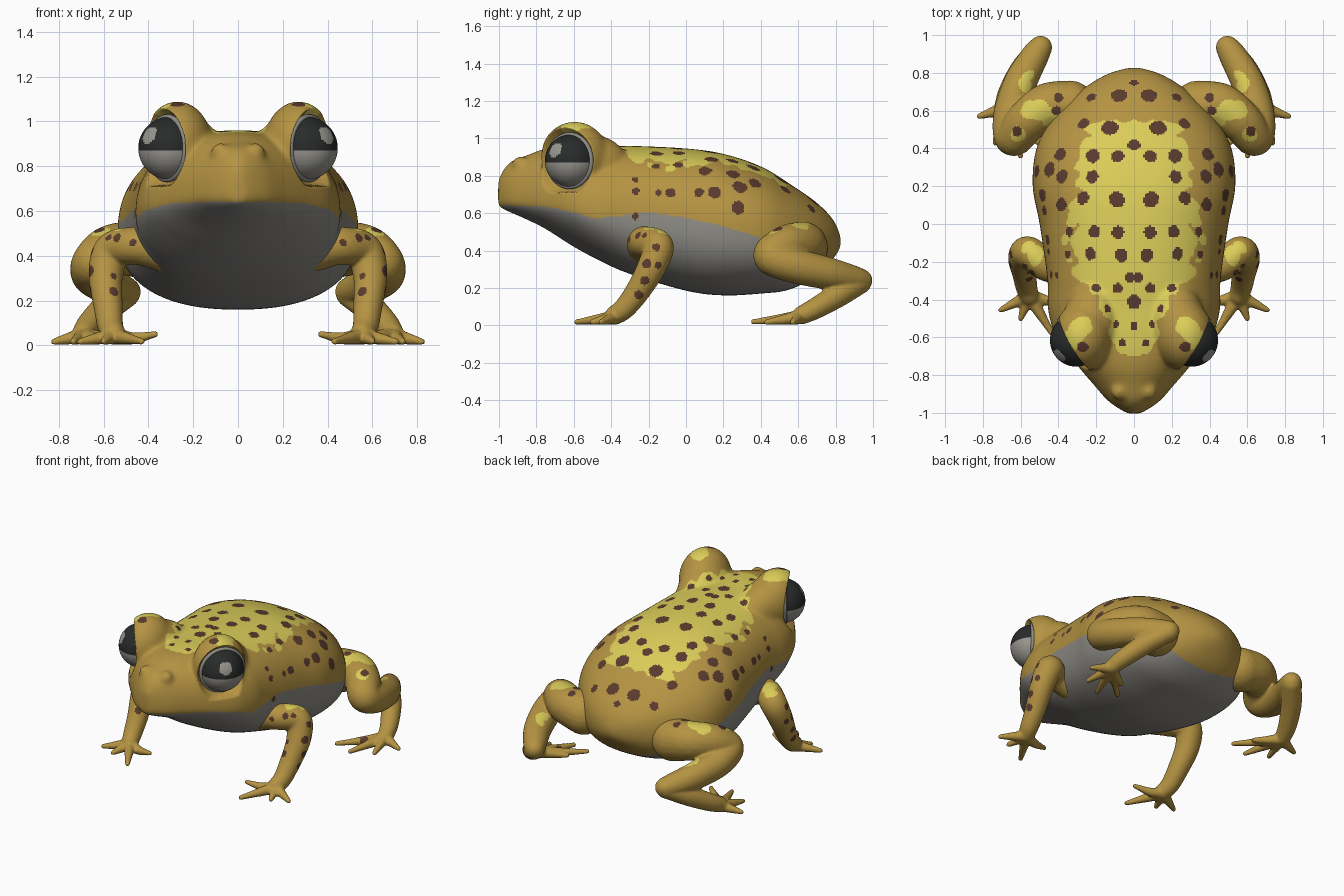
import bpy, bmesh, math
from mathutils import Vector, Matrix, noise
from mathutils.bvhtree import BVHTree

if "Cube" in bpy.data.objects:
    bpy.data.objects.remove(bpy.data.objects["Cube"])


def material(name, rgb):
    m = bpy.data.materials.new(name)
    m.diffuse_color = (*rgb, 1)
    m.use_nodes = True
    m.node_tree.nodes["Principled BSDF"].inputs["Base Color"].default_value = m.diffuse_color
    return m


GOLD, YELLOW, BROWN, GREY = range(4)
SKIN = [material("gold_skin", (0.46, 0.292, 0.055)), material("yellow_patch", (0.71, 0.61, 0.10)),
        material("brown_spot", (0.10, 0.042, 0.026)), material("grey_belly", (0.27, 0.26, 0.235))]
EYE = [material("eye_black", (0.022, 0.024, 0.024)), material("eye_grey", (0.32, 0.305, 0.275))]


def catmull(pts, steps):
    """Smooth path through tuples of any length."""
    out, n = [], len(pts)
    for i in range(n - 1):
        p0, p1, p2, p3 = (pts[min(max(i + k, 0), n - 1)] for k in (-1, 0, 1, 2))
        for s in range(steps):
            t = s / steps
            out.append([0.5 * (2 * b + (c - a) * t + (2 * a - 5 * b + 4 * c - d) * t * t
                               + (3 * b - a - 3 * c + d) * t ** 3)
                        for a, b, c, d in zip(p0, p1, p2, p3)])
    return out + [list(pts[-1])]


def lerp_table(table, t):
    for (a, va), (b, vb) in zip(table, table[1:]):
        if t <= b:
            return va + (vb - va) * max(0, t - a) / (b - a)
    return table[-1][1]


def ball(bm, c, r, sub=3):
    r = r if isinstance(r, tuple) else (r, r, r)
    bmesh.ops.create_icosphere(bm, subdivisions=sub, radius=1,
                               matrix=Matrix.Translation(c) @ Matrix.Diagonal((*r, 1)))


def make_object(name, bm, mats):
    me = bpy.data.meshes.new(name)
    bm.to_mesh(me)
    bm.free()
    ob = bpy.data.objects.new(name, me)
    bpy.context.collection.objects.link(ob)
    for m in mats:
        me.materials.append(m)
    me.shade_smooth()
    return ob


def fuse(ob, voxel, iterations):
    """Melt overlapping shapes into one smooth skin."""
    rm = ob.modifiers.new("fuse", "REMESH")
    rm.mode, rm.voxel_size = "VOXEL", voxel
    sm = ob.modifiers.new("soften", "SMOOTH")
    sm.factor, sm.iterations = 0.5, iterations
    dg = bpy.context.evaluated_depsgraph_get()
    me = bpy.data.meshes.new_from_object(ob.evaluated_get(dg))
    ob.modifiers.clear()
    ob.data = me
    me.materials.clear()
    for m in SKIN:
        me.materials.append(m)
    me.shade_smooth()


def mirror(ob):
    ob.modifiers.new("mirror", "MIRROR")


def paint(ob, top_spots=(), side_spots=(), front_spots=(), patches=(), rule=None):
    """Spots are dropped onto the skin from above (x, y, r), the side (y, z, r) or the front (x, z, r)."""
    me = ob.data
    tree = BVHTree.FromPolygons([v.co for v in me.vertices], [p.vertices[:] for p in me.polygons])

    def drop(items, view):
        res = []
        for a, b, r in items:
            o, d = {"top": ((a, b, 3), (0, 0, -1)), "side": ((3, a, b), (-1, 0, 0)),
                    "front": ((a, -3, b), (0, 1, 0))}[view]
            hit = tree.ray_cast(Vector(o), Vector(d))[0]
            if hit:
                res.append((hit, r))
        return res
    spots = drop(top_spots, "top") + drop(side_spots, "side") + drop(front_spots, "front")
    blobs = drop(patches, "top")
    for p in me.polygons:
        c = p.center.copy()
        c.x = abs(c.x)
        n = noise.noise(c * 14)
        idx = rule(c, p.normal, n) if rule else GOLD
        if any((c - s).length < r + n * 0.025 for s, r in blobs):
            idx = YELLOW
        if any((c - s).length < r + n * 0.008 for s, r in spots):
            idx = BROWN
        p.material_index = idx


# Body: lofted sections (y, half width, top z, bottom z, widest z)
stations = [(-1.005, .03, .78, .635, .67), (-.975, .085, .835, .62, .665), (-.93, .145, .88, .60, .66),
            (-.85, .215, .91, .565, .655), (-.75, .30, .945, .515, .645), (-.6, .412, .96, .42, .62),
            (-.45, .456, .958, .34, .59), (-.3, .458, .960, .275, .575), (0, .50, .946, .185, .53),
            (.2, .537, .917, .16, .51), (.4, .517, .85, .17, .48), (.55, .435, .76, .19, .46),
            (.7, .29, .655, .265, .45), (.79, .15, .56, .36, .45), (.828, .03, .47, .42, .45)]
bm = bmesh.new()
rings = []
for y, w, zt, zb, zm in catmull(stations, 5):
    ring = []
    head = min(1, max(0, (-.3 - y) / .3))
    for k in range(64):
        a = 2 * math.pi * k / 64
        c, s = math.cos(a), math.sin(a)
        # the chin is flatter than the belly, leaving a firm lip edge
        e = 2 / (2.3 - .25 * head) if s > 0 else 2 / (2.35 - .55 * head)
        h = zt - zm if s > 0 else zm - zb
        ring.append(bm.verts.new((w * math.copysign(abs(c) ** e, c), y,
                                  zm + h * math.copysign(abs(s) ** e, s))))
    rings.append(ring)
for r0, r1 in zip(rings, rings[1:]):
    for k in range(64):
        bm.faces.new((r0[k], r0[k - 1], r1[k - 1], r1[k]))
bm.faces.new(rings[0])
bm.faces.new(rings[-1][::-1])
bmesh.ops.recalc_face_normals(bm, faces=bm.faces)
# Brow mounds with soft bases, and nostril bumps
for sx in (-1, 1):
    ball(bm, (sx * .27, -.595, .895), (.155, .185, .195), 4)
    ball(bm, (sx * .225, -.53, .86), (.15, .22, .165), 4)
    ball(bm, (sx * .078, -.888, .862), .044)
body = make_object("body", bm, SKIN)
fuse(body, 0.0105, 26)

# Sink conical sockets behind the eyes
eye_c = Vector((.305, -.615, .88))
eye_n = Vector((.82, -.57, 0)).normalized()
for v in body.data.vertices:
    sx = -1 if v.co.x < 0 else 1
    d = Vector((abs(v.co.x), v.co.y, v.co.z)) - eye_c
    out = d.dot(eye_n)
    rad = (d - eye_n * out).length
    limit = max(0, (rad - .145) * 1.3)
    if rad < .26 and out > limit and d.z > -.17:
        d -= eye_n * (out - limit)
        v.co = Vector(((eye_c + d).x * sx, (eye_c + d).y, (eye_c + d).z))

belly_line = [(-1.05, .642), (-.95, .642), (-.75, .635), (-.6, .605), (-.5, .572), (-.35, .585), (-.2, .605),
              (0, .575), (.2, .53), (.36, .48), (.5, .44), (.6, .40), (.67, .31), (.72, .1)]
saddle = [(-.71, .05), (-.6, .10), (-.5, .14), (-.42, .19), (-.35, .23), (-.25, .32), (-.1, .36), (0, .345),
          (.2, .30), (.4, .265), (.52, .25), (.56, .1)]


def body_rule(c, n, wob):
    if c.z < lerp_table(belly_line, c.y):
        return GREY
    if -.70 < c.y + wob * .03 < .55 and n.z > .1 and c.x < lerp_table(saddle, c.y) + wob * .08:
        return YELLOW
    return GOLD


back_spots = [(0, .75, .022), (.08, .68, .042), (.23, .67, .028), (.125, .51, .045), (0, .42, .034),
              (.27, .53, .03), (.085, .36, .034), (.22, .36, .036), (.39, .37, .035), (.22, .25, .036),
              (.38, .25, .036), (.09, .13, .04), (.27, .14, .036), (.385, .10, .034), (.21, -.04, .034),
              (.085, -.04, .034), (.34, -.04, .026), (.07, -.165, .036), (.23, -.16, .033),
              (.35, -.16, .022), (.02, -.28, .026), (.2, -.34, .024), (.085, -.34, .024), (0, -.41, .038),
              (.14, -.45, .02), (.095, -.53, .018), (0, -.54, .018), (.06, -.63, .017), (.27, -.65, .03)]
flank_spots = [(.29, .74, .038), (.28, .63, .036), (.15, .71, .035), (.07, .71, .028), (-.08, .71, .026),
               (-.15, .71, .016), (-.27, .72, .018), (-.27, .78, .02), (-.27, .585, .013)]
paint(body, back_spots, flank_spots, patches=[(.29, -.55, .07), (.32, -.60, .06)], rule=body_rule)


# Legs: chains of (x, y, z, radius) melted together
def leg(name, chains, **colours):
    bm = bmesh.new()
    for chain in chains:
        for x, y, z, r in catmull(chain, 8):
            ball(bm, (x, y, z), r, 3 if r > .04 else 2)
    ob = make_object(name, bm, SKIN)
    fuse(ob, 0.008, 5)
    paint(ob, **colours)
    mirror(ob)


def toes(root, tips):
    x, y, z = root
    return [[(x, y, z, .04), (x * .55 + tx * .45, y * .55 + ty * .45, .032, .029), (tx, ty, tz, .016)]
            for tx, ty, tz in tips]


leg("front_legs",
    [[(.34, -.22, .43, .10), (.46, -.22, .445, .085), (.56, -.15, .42, .085), (.59, -.185, .31, .077),
      (.58, -.26, .18, .066), (.57, -.33, .09, .058), (.555, -.38, .055, .052)]]
    + toes((.555, -.38, .045), [(.705, -.455, .017), (.60, -.50, .018), (.43, -.585, .018), (.37, -.43, .05)]),
    side_spots=[(-.21, .33, .024), (-.15, .32, .022), (-.22, .24, .024), (-.25, .16, .022), (-.16, .42, .02)],
    front_spots=[(.555, .31, .018), (.555, .24, .02), (.47, .46, .016), (.54, .48, .016)],
    top_spots=[(.58, -.22, .018)], patches=[(.52, -.16, .05), (.56, -.12, .035)])

leg("hind_legs",
    [[(.34, .62, .41, .14), (.46, .62, .43, .125), (.57, .54, .425, .112), (.64, .46, .37, .10),
      (.65, .58, .32, .095), (.60, .75, .28, .088), (.53, .88, .25, .075), (.495, .935, .24, .062)],
     [(.50, .93, .23, .062), (.59, .82, .165, .065), (.66, .70, .095, .058), (.69, .62, .055, .05)]]
    + toes((.69, .61, .045), [(.82, .57, .017), (.735, .43, .017), (.60, .36, .019), (.47, .40, .024),
                              (.54, .52, .024)]),
    top_spots=[(.40, .67, .026), (.41, .60, .026), (.62, .49, .026)], front_spots=[(.61, .045, .026)],
    patches=[(.44, .57, .05), (.50, .60, .055), (.56, .60, .05), (.61, .47, .045), (.57, .73, .035),
             (.55, .79, .035)])

# Eyes: black above, grey below, with a pale highlight
bm = bmesh.new()
bmesh.ops.create_uvsphere(bm, u_segments=72, v_segments=48, radius=.14, matrix=Matrix.Translation(eye_c))
glint = eye_c + Vector((.087, -.08, .055)).normalized() * .14
for f in bm.faces:
    c = f.calc_center_median()
    f.material_index = 1 if c.z < .868 or (c - glint).length < .041 else 0
mirror(make_object("eyes", bm, EYE))

# Eyelid rims
bm = bmesh.new()
u, w = Vector((0, 0, 1)).cross(eye_n), Vector((0, 0, 1))
loops = []
for i in range(48):
    a = 2 * math.pi * i / 48
    d = u * math.cos(a) + w * math.sin(a)
    loops.append([bm.verts.new(eye_c + eye_n * (.012 + .013 * math.sin(b)) + d * (.139 + .013 * math.cos(b)))
                  for b in (2 * math.pi * j / 12 for j in range(12))])
for i in range(48):
    for j in range(12):
        bm.faces.new((loops[i][j], loops[i - 1][j], loops[i - 1][j - 1], loops[i][j - 1]))
bmesh.ops.recalc_face_normals(bm, faces=bm.faces)
mirror(make_object("eyelid_rims", bm, [SKIN[GREY]]))
